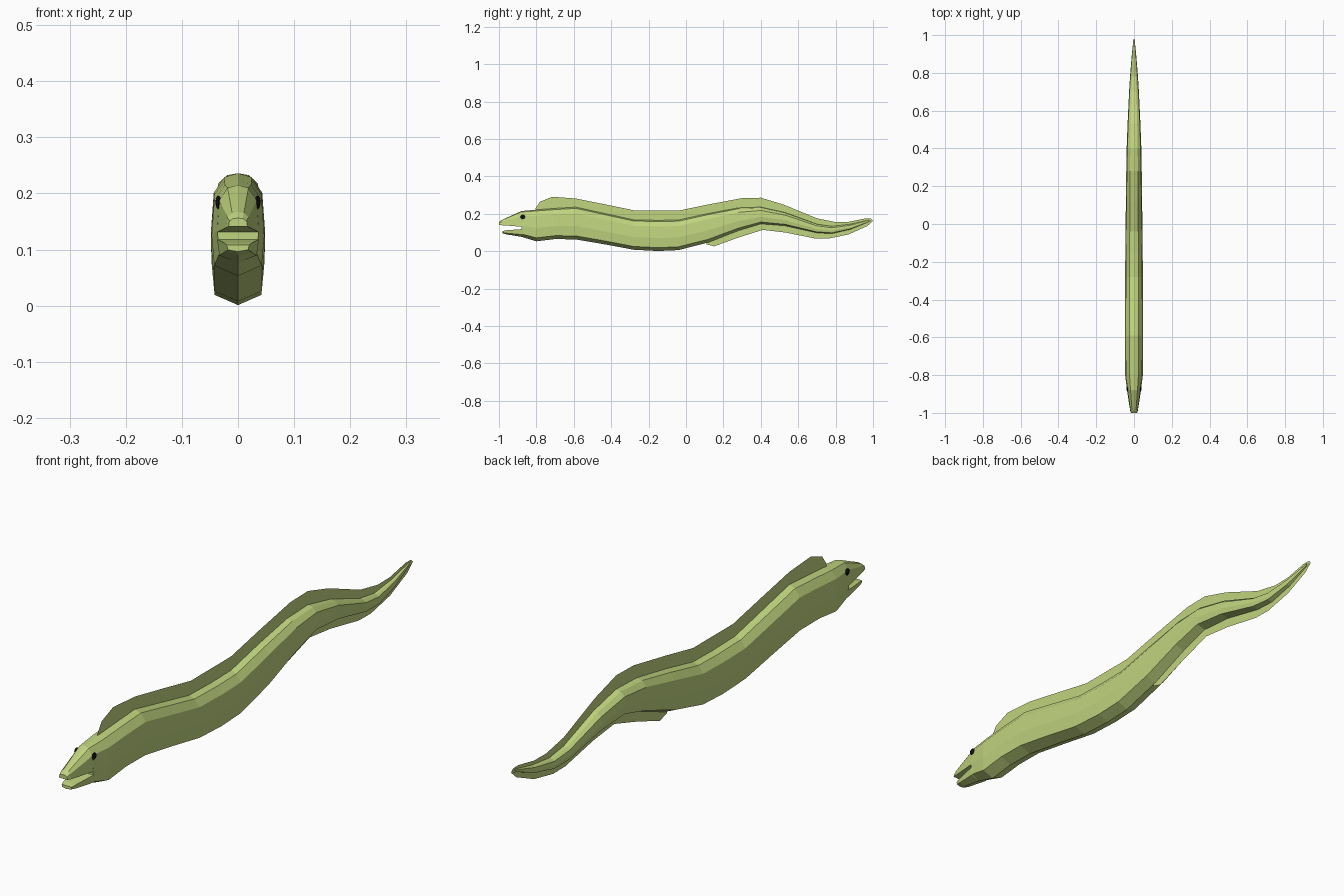
import bpy, bmesh


def material(name, rgb):
    m = bpy.data.materials.new(name)
    m.diffuse_color = (*rgb, 1)
    return m


GREEN = material("eel green", (0.53, 0.66, 0.21))
BLACK = material("eye black", (0.005, 0.005, 0.005))


def finish(name, bm, mat):
    me = bpy.data.meshes.new(name)
    bm.to_mesh(me)
    bm.free()
    me.materials.append(mat)
    ob = bpy.data.objects.new(name, me)
    bpy.context.collection.objects.link(ob)
    return ob


def loft(name, stations, half):
    """Skin a mirrored half section over stations (y, bottom, top, half width)."""
    section = half + [(-x, z) for x, z in reversed(half[1:-1])]
    n = len(section)
    bm = bmesh.new()
    rings = [[bm.verts.new((x * w, y, lo + z * (hi - lo))) for x, z in section]
             for y, lo, hi, w in stations]
    for a, b in zip(rings, rings[1:]):
        for i in range(n):
            j = (i + 1) % n
            bm.faces.new((a[i], a[j], b[j], b[i]))
    bm.faces.new(rings[0])
    bm.faces.new(rings[-1])
    bmesh.ops.recalc_face_normals(bm, faces=bm.faces)
    return finish(name, bm, GREEN)


# Body: y, bottom, top, half width
BODY = [(-0.88, 0.077, 0.215, 0.037), (-0.80, 0.053, 0.222, 0.047),
        (-0.70, 0.065, 0.229, 0.048), (-0.59, 0.063, 0.236, 0.048),
        (-0.43, 0.036, 0.201, 0.048), (-0.28, 0.008, 0.168, 0.047),
        (-0.15, 0.001, 0.165, 0.046), (-0.04, 0.006, 0.167, 0.045),
        (0.12, 0.047, 0.202, 0.043), (0.28, 0.110, 0.232, 0.041),
        (0.40, 0.146, 0.236, 0.039), (0.53, 0.136, 0.207, 0.034),
        (0.70, 0.098, 0.145, 0.026), (0.78, 0.094, 0.133, 0.021),
        (0.88, 0.117, 0.145, 0.013), (0.98, 0.158, 0.168, 0.003)]
loft("body", BODY, [(0, 0), (0.9, 0.11), (1, 0.42), (0.9, 0.8), (0.5, 0.96), (0, 1)])

# Open jaws
loft("upper_jaw", [(-1.0, 0.141, 0.156, 0.017), (-0.985, 0.139, 0.167, 0.021),
                   (-0.88, 0.131, 0.215, 0.037), (-0.86, 0.131, 0.214, 0.037)],
     [(0, 0), (1, 0), (0.9, 0.67), (0.5, 0.94), (0, 1)])
loft("lower_jaw", [(-0.98, 0.096, 0.108, 0.020), (-0.96, 0.090, 0.112, 0.025),
                   (-0.88, 0.077, 0.118, 0.037), (-0.86, 0.077, 0.118, 0.037)],
     [(0, 0), (0.9, 0.3), (1, 1), (0, 1)])


def body_edge(y, k):
    """Body bottom (k=1) or top (k=2) height at y."""
    for a, b in zip(BODY, BODY[1:]):
        if y <= b[0]:
            t = (y - a[0]) / (b[0] - a[0])
            return a[k] + t * (b[k] - a[k])
    return BODY[-1][k]


def fin(name, edge, k, inset):
    """Thin sheet from inside the body out to the edge outline."""
    bm = bmesh.new()
    cols = [(bm.verts.new((0, y, body_edge(y, k) + inset)), bm.verts.new((0, y, z)))
            for y, z in edge]
    for a, b in zip(cols, cols[1:]):
        bm.faces.new((a[0], b[0], b[1], a[1]))
    return finish(name, bm, GREEN)


fin("dorsal_fin", [(-0.805, 0.228), (-0.78, 0.265), (-0.715, 0.291), (-0.59, 0.282),
                   (-0.43, 0.250), (-0.27, 0.217), (-0.04, 0.217), (0.12, 0.250),
                   (0.30, 0.284), (0.40, 0.286), (0.52, 0.250), (0.70, 0.176),
                   (0.80, 0.156), (0.87, 0.157), (0.96, 0.175), (0.99, 0.174),
                   (1.0, 0.164)], 2, -0.006)
fin("anal_fin", [(0.11, 0.037), (0.15, 0.026), (0.28, 0.073), (0.41, 0.114),
                 (0.53, 0.100), (0.69, 0.068), (0.76, 0.067), (0.87, 0.090),
                 (0.97, 0.135), (1.0, 0.164)], 1, 0.004)

# Eyes: small flattened balls on each side of the head
for side, s in (("left", 1), ("right", -1)):
    bm = bmesh.new()
    bmesh.ops.create_uvsphere(bm, u_segments=12, v_segments=8, radius=1)
    bmesh.ops.scale(bm, vec=(0.005, 0.012, 0.012), verts=bm.verts)
    bmesh.ops.translate(bm, vec=(s * 0.035, -0.873, 0.184), verts=bm.verts)
    finish(side + "_eye", bm, BLACK)
